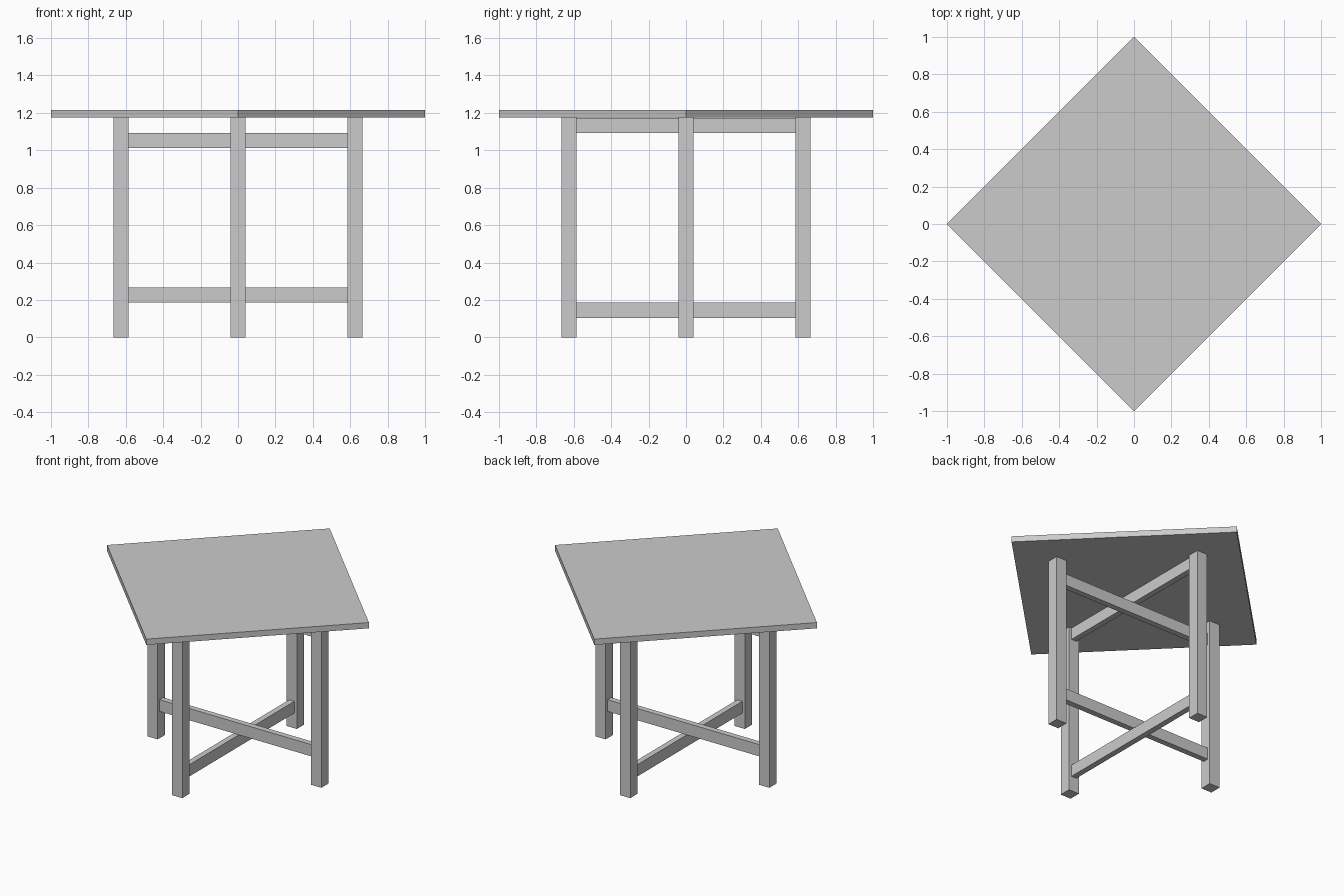
import bpy
from math import pi, sin, cos, sqrt

if "Cube" in bpy.data.objects:
    bpy.data.objects.remove(bpy.data.objects["Cube"], do_unlink=True)

grey = bpy.data.materials.new("plain_grey")
grey.use_nodes = True
colour = (0.6, 0.6, 0.6, 1)
grey.diffuse_color = colour
grey.node_tree.nodes["Principled BSDF"].inputs["Base Color"].default_value = colour


def box(name, centre, size, turn=0):
    """Add a flat-faced box, turned about z."""
    bpy.ops.mesh.primitive_cube_add(size=1, location=centre)
    ob = bpy.context.object
    ob.name = name
    ob.scale = size
    bpy.ops.object.transform_apply(location=False, rotation=False, scale=True)
    ob.rotation_euler.z = turn
    ob.data.materials.append(grey)
    return ob


LEG_HEIGHT, LEG_WIDTH, LEG_RADIUS = 1.175, 0.08, 0.625
TOP_THICKNESS = 0.04
RAIL_THICKNESS, RAIL_HEIGHT = 0.04, 0.081
RAIL_LENGTH = 2 * LEG_RADIUS - LEG_WIDTH

# Square top, set cornerwise over the legs
box("table_top", (0, 0, LEG_HEIGHT + TOP_THICKNESS / 2),
    (sqrt(2), sqrt(2), TOP_THICKNESS), pi / 4)

# One leg under each corner
for i, side in enumerate(("left", "back", "right", "front")):
    a = i * pi / 2
    box(side + "_leg", (LEG_RADIUS * cos(a), LEG_RADIUS * sin(a), LEG_HEIGHT / 2),
        (LEG_WIDTH, LEG_WIDTH, LEG_HEIGHT))

# Crossed rails, one pair resting on the other, at top and bottom
for level, cross_z, upper_first in (("lower", 0.185, False), ("upper", 1.093, True)):
    for name, turn, step in (("side_to_side", 0, 1), ("front_to_back", pi / 2, -1)):
        direction = -step if upper_first else step
        box(f"{level}_{name}_rail", (0, 0, cross_z + direction * RAIL_HEIGHT / 2),
            (RAIL_LENGTH, RAIL_THICKNESS, RAIL_HEIGHT), turn)
